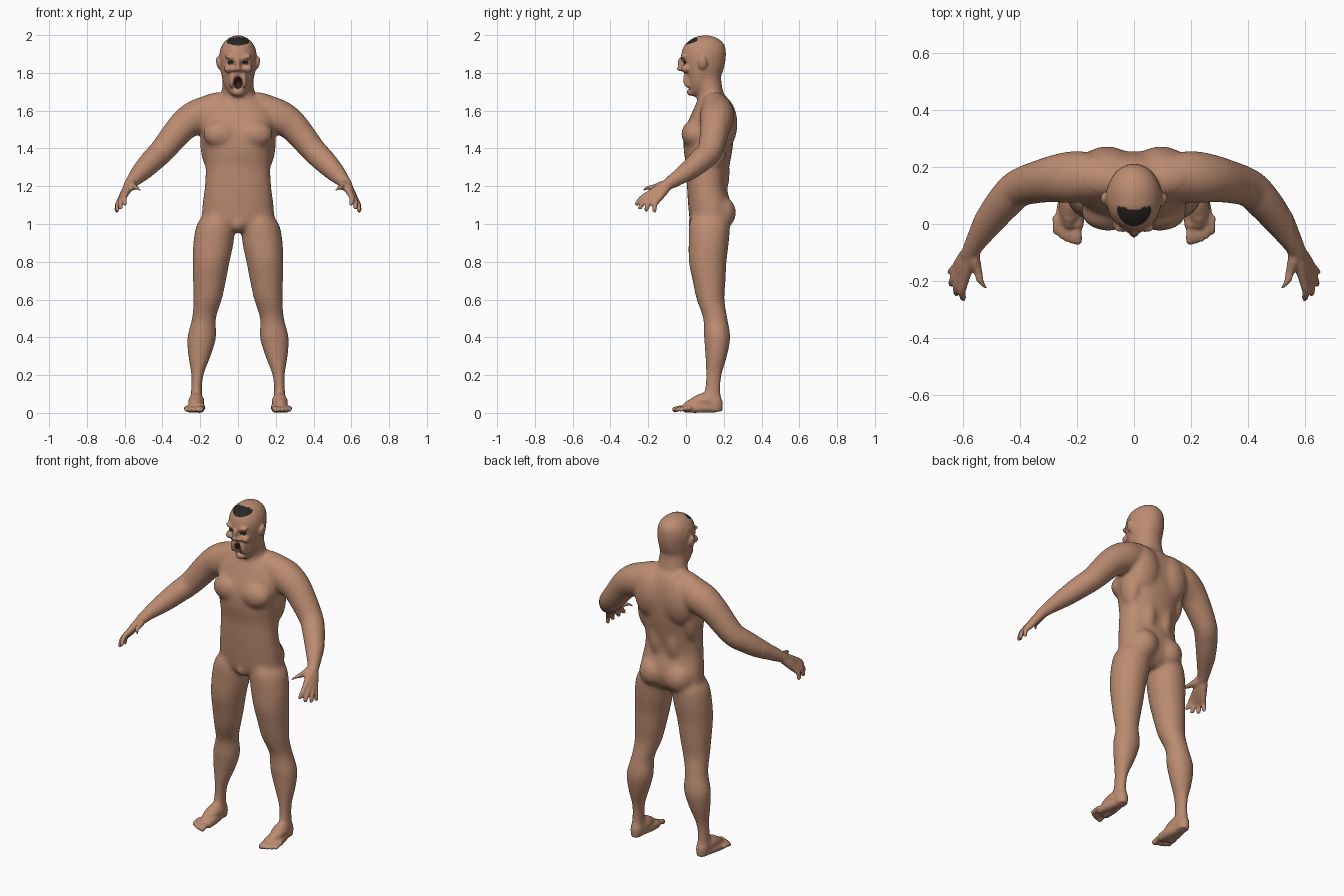
import bpy
import bmesh
from math import cos, sin, pi
from mathutils import Vector, Matrix

cube = bpy.data.objects.get("Cube")
if cube:
    bpy.data.objects.remove(cube)


def material(name, color):
    mat = bpy.data.materials.new(name)
    mat.use_nodes = True
    mat.diffuse_color = color
    mat.node_tree.nodes["Principled BSDF"].inputs["Base Color"].default_value = color
    mat.node_tree.nodes["Principled BSDF"].inputs["Roughness"].default_value = 0.8
    return mat


skin = material("skin", (0.5, 0.26, 0.165, 1))
dark = material("dark_hair", (0.022, 0.02, 0.016, 1))
mouth_red = material("mouth_dark", (0.05, 0.018, 0.014, 1))

bm = bmesh.new()
SIDES = 28


def spline(keys, steps=5):
    """Catmull-Rom interpolation of tuples."""
    keys = [Vector(k) for k in keys]
    out = []
    for i in range(len(keys) - 1):
        a, b, c, d = keys[max(i - 1, 0)], keys[i], keys[i + 1], keys[min(i + 2, len(keys) - 1)]
        for s in range(steps):
            t = s / steps
            out.append(b + (c - a) * (t / 2) + (a * 2 - b * 5 + c * 4 - d) * (t * t / 2)
                       + (b * 3 - a - c * 3 + d) * (t ** 3 / 2))
    return out + [keys[-1]]


def skin_rings(rings):
    loops = [[bm.verts.new(p) for p in ring] for ring in rings]
    for low, high in zip(loops, loops[1:]):
        for i in range(SIDES):
            j = (i + 1) % SIDES
            bm.faces.new((low[i], low[j], high[j], high[i]))
    bm.faces.new(loops[0][::-1])
    bm.faces.new(loops[-1])


def signed_pow(v, e):
    return abs(v) ** e if v > 0 else -abs(v) ** e


def stack(keys, signs=(1,), square=1.0):
    """Horizontal ellipses; keys are (x, y, z, half width, half depth)."""
    for side in signs:
        rings = []
        for k in spline([Vector(key) for key in keys]):
            rings.append([(side * (k[0] + k[3] * signed_pow(cos(a), square)),
                           k[1] + k[4] * signed_pow(sin(a), square), k[2])
                          for a in (2 * pi * i / SIDES for i in range(SIDES))])
        skin_rings(rings)


def tube(keys, signs=(1, -1)):
    """Round limb along a path; keys are (x, y, z, radius)."""
    for side in signs:
        path = spline(keys)
        rings = []
        for i, k in enumerate(path):
            ahead, behind = path[min(i + 1, len(path) - 1)], path[max(i - 1, 0)]
            turn = (ahead - behind).to_3d().to_track_quat("Z", "Y")
            ring = []
            for s in range(SIDES):
                a = 2 * pi * s / SIDES
                p = k.to_3d() + turn @ Vector((cos(a), sin(a), 0)) * k[3]
                ring.append((side * p.x, p.y, p.z))
            rings.append(ring)
        skin_rings(rings)


def blob(center, radii, signs=(1, -1), tilt=0):
    for side in signs:
        x, y, z = center
        place = (Matrix.Translation((side * x, y, z)) @ Matrix.Rotation(side * tilt, 4, "Y")
                 @ Matrix.Diagonal((*radii, 1)))
        bmesh.ops.create_uvsphere(bm, u_segments=24, v_segments=14, radius=1, matrix=place)


# Torso and neck
stack([(0, .12, .955, .06, .06), (0, .125, 1.0, .18, .1), (0, .128, 1.08, .19, .115),
       (0, .11, 1.2, .176, .105), (0, .115, 1.3, .172, .114), (0, .117, 1.4, .18, .13),
       (0, .125, 1.5, .195, .13), (0, .14, 1.59, .19, .108), (0, .145, 1.66, .12, .08),
       (0, .145, 1.69, .07, .05)], square=.88)
stack([(0, .145, 1.58, .12, .08), (0, .13, 1.68, .09, .072), (0, .117, 1.75, .083, .072),
       (0, .11, 1.83, .07, .07)])
blob((.09, .04, 1.475), (.095, .065, .075))            # chest
blob((.095, .185, 1.53), (.105, .088, .15))            # shoulder blades
blob((.15, .15, 1.43), (.05, .07, .14))                # side muscles
blob((.055, .15, 1.27), (.06, .083, .16))              # lower back
blob((.085, .18, 1.06), (.085, .086, .09))             # buttocks
blob((0, .06, 1.0), (.04, .05, .045), signs=(1,))      # groin

# Legs
stack([(.105, .13, 1.06, .06, .09), (.117, .125, 1.0, .1, .108), (.13, .12, .9, .107, .107),
       (.142, .115, .8, .098, .1), (.151, .122, .7, .088, .088), (.161, .13, .6, .076, .074),
       (.18, .155, .5, .064, .065), (.192, .165, .4, .077, .07), (.204, .16, .3, .06, .058),
       (.215, .147, .2, .033, .043), (.22, .142, .11, .03, .042), (.22, .15, .05, .035, .045),
       (.22, .15, .008, .03, .042)], signs=(1, -1))

# Feet and toes
tube([(.22, .17, .03, .026), (.22, .1, .065, .042), (.225, .04, .045, .036), (.228, -.01, .026, .02)])
tube([(.222, .16, .03, .028), (.205, .06, .03, .03), (.2, -.01, .024, .024)])
tube([(.222, .16, .028, .026), (.245, .06, .025, .025), (.258, 0, .02, .019)])
for i in range(5):
    x = .197 + .0195 * i
    tip = -.072 + .0022 * i * i
    size = .015 if i == 0 else .0105
    tube([(x + .003, .03, .026, size), (x, tip + .035, .024, size), (x, tip + .01, .016, size),
          (x, tip, .014, size * .6)])

# Arms
tube([(.04, .15, 1.65, .05), (.1, .155, 1.628, .072), (.18, .165, 1.585, .09), (.24, .162, 1.555, .09),
      (.3, .155, 1.51, .08), (.4, .128, 1.39, .068), (.45, .082, 1.34, .064), (.5, .02, 1.288, .056),
      (.545, -.05, 1.24, .041), (.572, -.095, 1.21, .031), (.585, -.115, 1.195, .026)])

# Hands: one strand per finger, fused into the palm
fingers = [((.592, -.188, 1.165), (.6, -.268, 1.1)), ((.607, -.182, 1.148), (.624, -.25, 1.08)),
           ((.617, -.168, 1.135), (.642, -.216, 1.068)), ((.62, -.148, 1.13), (.645, -.17, 1.062)),
           ((.545, -.165, 1.195), (.515, -.232, 1.178))]
wrist = Vector((.572, -.09, 1.213))
for base, tip in fingers:
    base, tip = Vector(base), Vector(tip)
    bend = base.lerp(tip, .5) + Vector((.006, -.006, .006))
    tube([(*wrist, .025), (*wrist.lerp(base, .55), .023), (*base, .0175), (*bend, .0135),
          (*base.lerp(tip, .9), .0115), (*tip, .006)])

# Head
stack([(0, .05, 1.675, .02, .015), (0, .055, 1.69, .042, .035), (0, .072, 1.73, .07, .062),
       (0, .09, 1.78, .087, .094), (0, .092, 1.84, .095, .114), (0, .094, 1.9, .098, .119),
       (0, .1, 1.95, .084, .105), (0, .104, 1.985, .05, .064), (0, .105, 2.0, .012, .015)])
blob((.103, .088, 1.852), (.012, .024, .036), tilt=.2)      # ears
blob((0, -.025, 1.85), (.014, .02, .034), signs=(1,))       # nose bridge
blob((0, -.028, 1.822), (.017, .021, .014), signs=(1,))     # nose tip
blob((.017, -.017, 1.818), (.013, .017, .012))              # nostrils
blob((.038, -.012, 1.882), (.034, .018, .012), tilt=-.25)   # brows
blob((.05, .0, 1.822), (.026, .026, .022))                  # cheeks
blob((.03, .01, 1.765), (.016, .026, .045), tilt=-.15)      # mouth folds
blob((0, .03, 1.698), (.03, .026, .022), signs=(1,))        # chin

# Fuse every shell into one surface
bmesh.ops.recalc_face_normals(bm, faces=bm.faces)
draft_mesh = bpy.data.meshes.new("draft")
bm.to_mesh(draft_mesh)
bm.free()
body = bpy.data.objects.new("body", draft_mesh)
bpy.context.collection.objects.link(body)
fuse = body.modifiers.new("fuse", "REMESH")
fuse.mode = "VOXEL"
fuse.voxel_size = .006
evaluated = body.evaluated_get(bpy.context.evaluated_depsgraph_get())
mesh = bpy.data.meshes.new_from_object(evaluated)
body.modifiers.clear()
body.data = mesh
bpy.data.meshes.remove(draft_mesh)
mesh.name = "body"


def oval(p, x, z, width, height):
    """Below one inside an upright oval on the face, mirrored in x."""
    return ((abs(p.x) - x) / width) ** 2 + ((p.z - z) / height) ** 2 + (9 if p.y > .06 else 0)


# Relax muscles strongly, and fingers, toes and face only lightly
bm = bmesh.new()
bm.from_mesh(mesh)
broad = [v for v in bm.verts if abs(v.co.x) < .55 and v.co.z > .07
         and not (v.co.z > 1.68 and (v.co.y < .07 or abs(v.co.x) > .09))]
for count, group in ((3, bm.verts[:]), (28, broad)):
    for _ in range(count):
        bmesh.ops.smooth_vert(bm, verts=group, factor=.5, use_axis_x=True, use_axis_y=True, use_axis_z=True)

# Sink the open mouth and eye sockets
for v in bm.verts:
    for x, z, width, height, depth in ((0, 1.747, .027, .036, .04), (.037, 1.855, .022, .014, .012)):
        inside = oval(v.co, x, z, width, height)
        if inside < 1:
            v.co.y += depth * (1 - inside)

# Colour hair patch, eyes and mouth
for mat in (skin, dark, mouth_red):
    mesh.materials.append(mat)
for f in bm.faces:
    p = f.calc_center_median()
    f.smooth = True
    f.material_index = 0
    if oval(p, 0, 1.967, .06, .022) < 1 or oval(p, .04, 1.853, .017, .011) < 1:
        f.material_index = 1
    elif oval(p, 0, 1.747, .023, .032) < 1:
        f.material_index = 2
bm.to_mesh(mesh)
bm.free()

# Upper and lower fangs
teeth = bpy.data.meshes.new("fangs")
bm = bmesh.new()
for side in (1, -1):
    for z, turn in ((1.768, pi), (1.728, 0)):
        place = Matrix.Translation((side * .013, .012, z)) @ Matrix.Rotation(turn, 4, "X")
        bmesh.ops.create_cone(bm, segments=8, radius1=.004, radius2=.0005, depth=.018,
                              cap_ends=True, matrix=place)
bm.to_mesh(teeth)
bm.free()
teeth.materials.append(material("ivory", (0.5, 0.42, 0.3, 1)))
bpy.context.collection.objects.link(bpy.data.objects.new("fangs", teeth))
